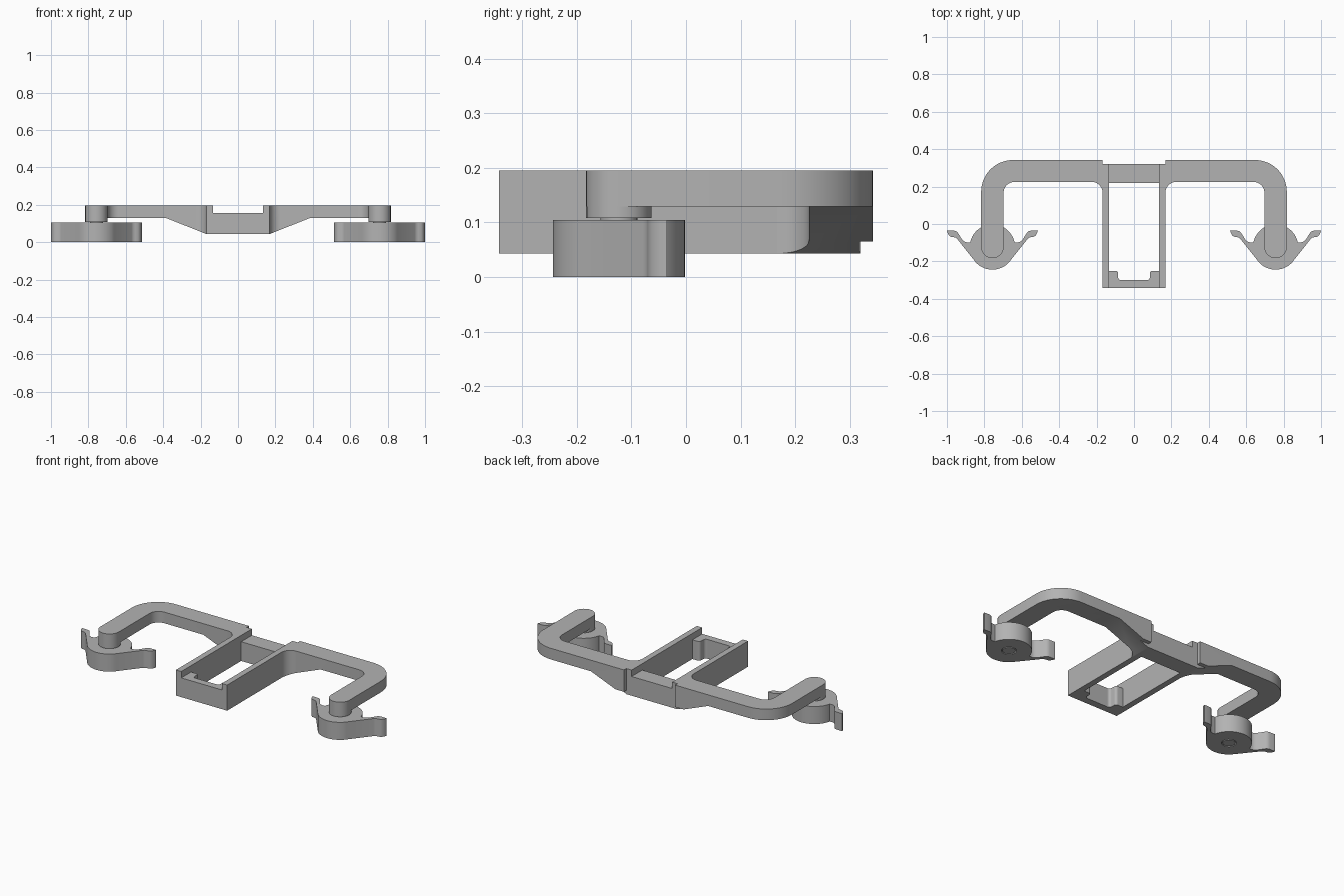
import bpy, bmesh, math
from mathutils import Vector

if "Cube" in bpy.data.objects:
    bpy.data.objects.remove(bpy.data.objects["Cube"], do_unlink=True)

GREY = (0.45, 0.45, 0.45, 1)
grey = bpy.data.materials.new("plain grey")
grey.use_nodes = True
grey.diffuse_color = GREY
grey.node_tree.nodes["Principled BSDF"].inputs["Base Color"].default_value = GREY


def arc(cx, cy, r, start, end, steps=12):
    """Points along an arc, angles in degrees."""
    angles = [math.radians(start + (end - start) * i / steps) for i in range(steps + 1)]
    return [(cx + r * math.cos(a), cy + r * math.sin(a)) for a in angles]


def activate(obj):
    bpy.ops.object.select_all(action='DESELECT')
    obj.select_set(True)
    bpy.context.view_layer.objects.active = obj


def prism(name, outline, low, high, axis='z'):
    """Extrude a closed outline along z (plan) or y (front profile)."""
    bm = bmesh.new()
    if axis == 'z':
        verts = [bm.verts.new((a, b, low)) for a, b in outline]
        depth = Vector((0, 0, high - low))
    else:
        verts = [bm.verts.new((a, low, b)) for a, b in outline]
        depth = Vector((0, high - low, 0))
    face = bm.faces.new(verts)
    new = bmesh.ops.extrude_face_region(bm, geom=[face])["geom"]
    bmesh.ops.translate(bm, vec=depth, verts=[v for v in new if isinstance(v, bmesh.types.BMVert)])
    bmesh.ops.recalc_face_normals(bm, faces=bm.faces)
    mesh = bpy.data.meshes.new(name)
    bm.to_mesh(mesh)
    bm.free()
    mesh.materials.append(grey)
    obj = bpy.data.objects.new(name, mesh)
    bpy.context.collection.objects.link(obj)
    return obj


def box(name, x, y, z):
    return prism(name, [(x[0], y[0]), (x[1], y[0]), (x[1], y[1]), (x[0], y[1])], *z)


def cut(obj, cutter):
    mod = obj.modifiers.new("cut", 'BOOLEAN')
    mod.operation = 'DIFFERENCE'
    mod.solver = 'EXACT'
    mod.object = cutter
    activate(obj)
    bpy.ops.object.modifier_apply(modifier=mod.name)
    bpy.data.objects.remove(cutter, do_unlink=True)


def finish(obj, mirror=True):
    activate(obj)
    if mirror:
        mod = obj.modifiers.new("mirror", 'MIRROR')
        mod.use_mirror_merge = False
        bpy.ops.object.modifier_apply(modifier=mod.name)
    bpy.ops.object.shade_smooth_by_angle(angle=math.radians(30))


BOTTOM, TOP, BAR_TOP, ARM_LOW = 0.043, 0.195, 0.157, 0.129
PEG_X, PEG_Y, PEG_R = 0.757, -0.123, 0.06

# Central frame: side rails, front bar with corner tabs, rear bar
finish(box("side_rail", (0.133, 0.168), (-0.342, 0.32), (BOTTOM, TOP)))
finish(box("front_bar", (-0.133, 0.133), (-0.342, -0.3), (BOTTOM, BAR_TOP)), mirror=False)
finish(box("rear_bar", (-0.133, 0.133), (0.22, 0.32), (BOTTOM, BAR_TOP)), mirror=False)
tab = [(0.133, -0.3), (0.07, -0.3)] + arc(0.07, -0.285, 0.015, -90, 0, 6) \
    + arc(0.1, -0.265, 0.015, 180, 90, 6) + [(0.133, -0.25)]
finish(prism("corner_tab", tab, BOTTOM, BAR_TOP))

# Swept arm with filleted root, rounded elbow and rounded end
inner, outer = PEG_X - PEG_R, PEG_X + PEG_R
plan = [(0.168, 0.342)] + arc(outer - 0.17, 0.172, 0.17, 90, 0, 16) \
    + arc(PEG_X, PEG_Y, PEG_R, 0, -180, 20) \
    + arc(inner - 0.058, 0.167, 0.058, 0, 90) + arc(0.226, 0.167, 0.058, 90, 180)
arm = prism("arm", plan, BOTTOM, TOP)
slope = (ARM_LOW - BOTTOM) / (0.385 - 0.168)
under = [(0.1, BOTTOM - 0.068 * slope), (0.385, ARM_LOW), (1.1, ARM_LOW), (1.1, -0.1), (0.1, -0.1)]
cut(arm, prism("underside_cutter", under, -0.5, 0.5, 'y'))
cut(arm, box("step_cutter", (0.1, 0.3), (0.318, 0.5), (-0.1, 0.065)))
finish(arm)

# Peg and pivot pin under the arm end
finish(prism("peg", arc(PEG_X, PEG_Y, PEG_R, 0, 345, 23), 0.108, ARM_LOW))
finish(prism("pivot_pin", arc(PEG_X, PEG_Y, 0.034, 0, 345, 23), 0, 0.108))

# Round clip with two flared wings and a pin hole
wing = [(0.095, -0.197), (0.188, -0.08), (0.196, -0.073), (0.208, -0.07), (0.222, -0.068),
        (0.233, -0.06), (0.24, -0.046), (0.243, -0.035), (0.206, -0.035), (0.193, -0.039),
        (0.185, -0.047), (0.162, -0.082), (0.15, -0.094), (0.138, -0.098), (0.118, -0.098)]
clip_plan = [(PEG_X + u, v) for u, v in wing] + arc(PEG_X, PEG_Y, 0.121, 16, 164, 28) \
    + [(PEG_X - u, v) for u, v in reversed(wing)] + arc(PEG_X, PEG_Y, 0.121, 222, 318, 20)
clip = prism("clip", clip_plan, 0, 0.104)
cut(clip, prism("hole_cutter", arc(PEG_X, PEG_Y, 0.04, 0, 345, 23), -0.1, 0.3))
finish(clip)
